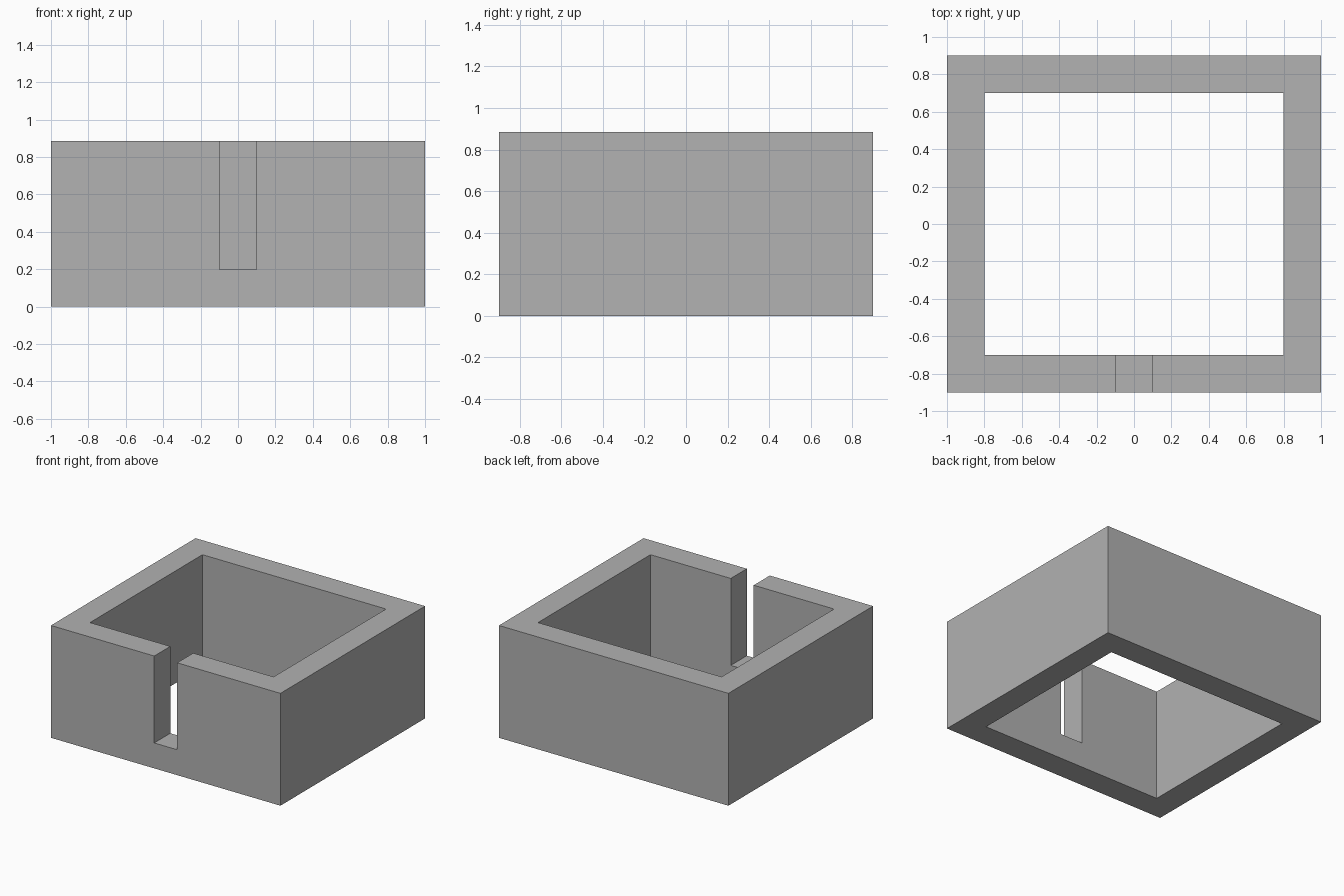
import bpy

default_cube = bpy.data.objects.get("Cube")
if default_cube:
    bpy.data.objects.remove(default_cube, do_unlink=True)

WIDTH, DEPTH, HEIGHT = 2.0, 1.8, 0.885
WALL = 0.2
SLOT_WIDTH, SLOT_BOTTOM = 0.2, 0.2
MARGIN = 0.1  # cutters overshoot the walls

grey = bpy.data.materials.new("plain grey")
grey.use_nodes = True
colour = (0.445, 0.445, 0.445, 1)
grey.diffuse_color = colour
grey.node_tree.nodes["Principled BSDF"].inputs["Base Color"].default_value = colour


def box(name, low, high):
    """Axis-aligned box between two corners."""
    centre = [(a + b) / 2 for a, b in zip(low, high)]
    bpy.ops.mesh.primitive_cube_add(size=1, location=centre)
    obj = bpy.context.object
    obj.name = name
    obj.scale = [b - a for a, b in zip(low, high)]
    bpy.ops.object.transform_apply(location=True, rotation=False, scale=True)
    obj.data.materials.append(grey)
    return obj


def cut(target, cutter):
    """Subtract the cutter, then discard it."""
    modifier = target.modifiers.new(cutter.name, "BOOLEAN")
    modifier.operation = "DIFFERENCE"
    modifier.solver = "EXACT"
    modifier.object = cutter
    cutter.hide_render = True
    bpy.context.view_layer.objects.active = target
    bpy.ops.object.modifier_apply(modifier=modifier.name)
    bpy.data.objects.remove(cutter, do_unlink=True)


# Outer block
x, y = WIDTH / 2, DEPTH / 2
walls = box("enclosure_walls", (-x, -y, 0), (x, y, HEIGHT))

# Opening right through from top to bottom
ix, iy = x - WALL, y - WALL
cut(walls, box("opening_cutter", (-ix, -iy, -MARGIN), (ix, iy, HEIGHT + MARGIN)))

# Narrow slot in the front wall, open at the top
s = SLOT_WIDTH / 2
cut(walls, box("slot_cutter", (-s, -y - MARGIN, SLOT_BOTTOM),
               (s, -iy + MARGIN, HEIGHT + MARGIN)))
